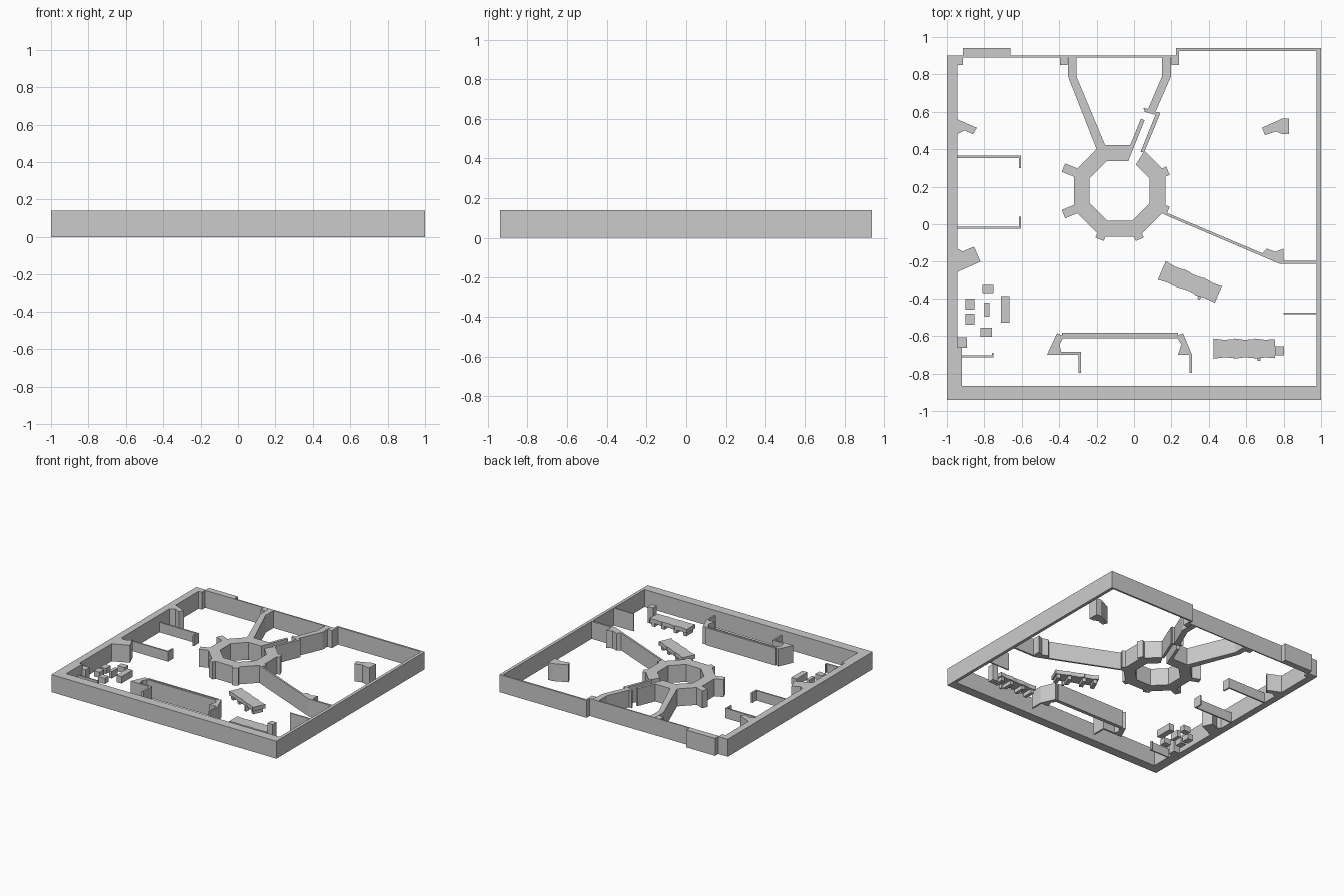
import bpy, math
from mathutils import Matrix

if "Cube" in bpy.data.objects:
    bpy.data.objects.remove(bpy.data.objects["Cube"])

H = 0.14  # full wall height


def prism(name, loops, z0=0.0, z1=H, at=(0, 0), ang=0.0):
    """Extrude a flat outline (inner loops become holes) from z0 to z1."""
    cu = bpy.data.curves.new(name, 'CURVE')
    cu.dimensions, cu.fill_mode, cu.extrude = '2D', 'BOTH', (z1 - z0) / 2
    for pts in loops:
        sp = cu.splines.new('POLY')
        sp.points.add(len(pts) - 1)
        for p, (x, y) in zip(sp.points, pts):
            p.co = (x, y, 0, 1)
        sp.use_cyclic_u = True
    tmp = bpy.data.objects.new(name + "_curve", cu)
    bpy.context.collection.objects.link(tmp)
    dg = bpy.context.evaluated_depsgraph_get()
    me = bpy.data.meshes.new_from_object(tmp.evaluated_get(dg))
    bpy.data.objects.remove(tmp)
    me.transform(Matrix.Translation((at[0], at[1], (z0 + z1) / 2)) @ Matrix.Rotation(ang, 4, 'Z'))
    for poly in me.polygons:
        poly.use_smooth = False
    ob = bpy.data.objects.new(name, me)
    bpy.context.collection.objects.link(ob)
    return ob


def rect(x0, x1, y0, y1):
    return [(x0, y0), (x1, y0), (x1, y1), (x0, y1)]


# Perimeter wall with stepped back side and inner corner posts
outer = [(-1, -.94), (1, -.94), (1, .94), (.225, .94), (.225, .9), (-.66, .9),
         (-.66, .94), (-.915, .94), (-.915, .9), (-1, .9)]
inner = [(-.92, -.865), (.975, -.865), (.975, .925), (.24, .925), (.24, .85), (.2, .85),
         (.2, .89), (-.355, .89), (-.355, .85), (-.395, .85), (-.395, .89), (-.66, .89),
         (-.915, .89), (-.915, .85), (-.945, .85), (-.945, -.66), (-.92, -.66)]
prism("perimeter_wall", [outer, inner])

# Octagonal ring, open where the passage enters
CX, CY = -.077, .178


def octagon(apothem):
    r = apothem / math.cos(math.pi / 8)
    angles = [math.radians(22.5 - 45 * k) for k in range(7)]
    return [(CX + r * math.cos(a), CY + r * math.sin(a)) for a in angles]


ring = ([(.055, .392)] + octagon(.245) + [(-.005, .423), (-.03, .338)]
        + octagon(.16)[::-1] + [(.01, .317)])
prism("octagon_ring", [ring])

# Buttresses on the octagon corners: long on the left, short elsewhere
for deg, reach in ((157.5, .325), (202.5, .325), (247.5, .28), (292.5, .28), (-22.5, .28), (22.5, .28)):
    prism("buttress", [rect(.235, reach, -.024, .024)], at=(CX, CY), ang=math.radians(deg))

# Diagonal walls from the back wall to the octagon
prism("left_spoke_wall", [[(-.353, .89), (-.353, .79), (-.2, .4), (-.155, .423), (-.308, .79), (-.308, .89)]])
prism("right_spoke_wall", [[(.15, .89), (.15, .79), (.075, .615), (.05, .622), (.057, .6),
                            (.135, .578), (.135, .598), (.115, .6), (.198, .79), (.198, .89)]])
prism("passage_left", [[(-.03, .338), (.057, .555), (.037, .563), (-.02, .423)]])
prism("passage_right", [[(.035, .385), (.115, .585), (.14, .59), (.055, .385)]])
prism("right_partition", [[(.165, .065), (.78, -.195), (.975, -.195), (.975, -.21), (.775, -.21), (.165, .05)]])

# Wall fins and piers
prism("upper_left_fin", [[(-.945, .56), (-.84, .515), (-.86, .48), (-.905, .5), (-.945, .48)]])
prism("lower_left_fin", [[(-.945, -.13), (-.915, -.145), (-.855, -.12), (-.82, -.2), (-.945, -.255)]])
prism("upper_right_pier", [[(.685, .515), (.79, .563), (.83, .563), (.83, .48), (.795, .48), (.76, .495), (.70, .475)]])
prism("partition_pier", [[(.685, -.155), (.71, -.13), (.755, -.148), (.8, -.13), (.8, -.195), (.78, -.195)]])
prism("right_stub_wall", [rect(.8, .975, -.485, -.475)])

# Front screen with angled ends
prism("screen_left_end", [[(-.412, -.585), (-.375, -.6), (-.398, -.645), (-.39, -.685), (-.283, -.685),
                           (-.283, -.797), (-.297, -.797), (-.297, -.70), (-.465, -.70)]])
prism("screen_right_end", [[(.225, -.6), (.262, -.585), (.31, -.70), (.31, -.797), (.297, -.797),
                            (.297, -.70), (.235, -.70), (.253, -.645)]])
for i, (y0, y1, h) in enumerate(((-.595, -.583, H), (-.603, -.595, .132), (-.612, -.603, H))):
    prism(f"screen_panel_{i}", [rect(-.385, .235, y0, y1)], 0, h)

# Low L-shaped dividers on the left
for name, y, d in (("upper_divider", .365, -1), ("lower_divider", -.025, 1)):
    prism(name, [[(-.945, y), (-.603, y), (-.603, y + d * .065), (-.615, y + d * .065),
                  (-.615, y + d * .012), (-.945, y + d * .012)]], 0, .08)
prism("corner_divider", [[(-.92, -.713), (-.75, -.713), (-.75, -.69), (-.76, -.69), (-.76, -.703), (-.92, -.703)]], 0, .07)

# Small blocks of furniture
for name, cx, cy, w, d, h in (
        ("seat", -.78, -.347, .06, .048, .045), ("seat", -.877, -.43, .05, .06, .045),
        ("seat", -.877, -.51, .05, .06, .045), ("seat", -.79, -.58, .06, .048, .045),
        ("small_table", -.786, -.46, .026, .075, .055), ("desk", -.688, -.458, .045, .14, .055),
        ("cabinet", -.918, -.635, .052, .055, .1), ("bench_pillar", .778, -.68, .047, .048, .13)):
    prism(name, [rect(cx - w / 2, cx + w / 2, cy - d / 2, cy + d / 2)], 0, h)


# Benches: scalloped slab on cross supports
def bench(name, at, ang):
    n, length = 3, .33
    edge = []
    for i in range(n):
        x0 = -length / 2 + i * length / n
        edge += [(x0, .054), (x0 + .055, .047), (x0 + .108, .05)]
    edge.append((length / 2, .056))
    prism(name + "_top", [edge + [(x, -y) for x, y in edge[::-1]]], .03, .062, at, ang)
    for x in (-.14, -.055, .055, .14):
        prism(name + "_support", [rect(x - .014, x + .014, -.042, .042)], 0, .03, at, ang)
    prism(name + "_foot", [rect(.07, .085, -.066, -.042)], 0, .045, at, ang)


bench("front_bench", (.59, -.667), 0)
bench("angled_bench", (.3, -.312), math.radians(-23.4))
